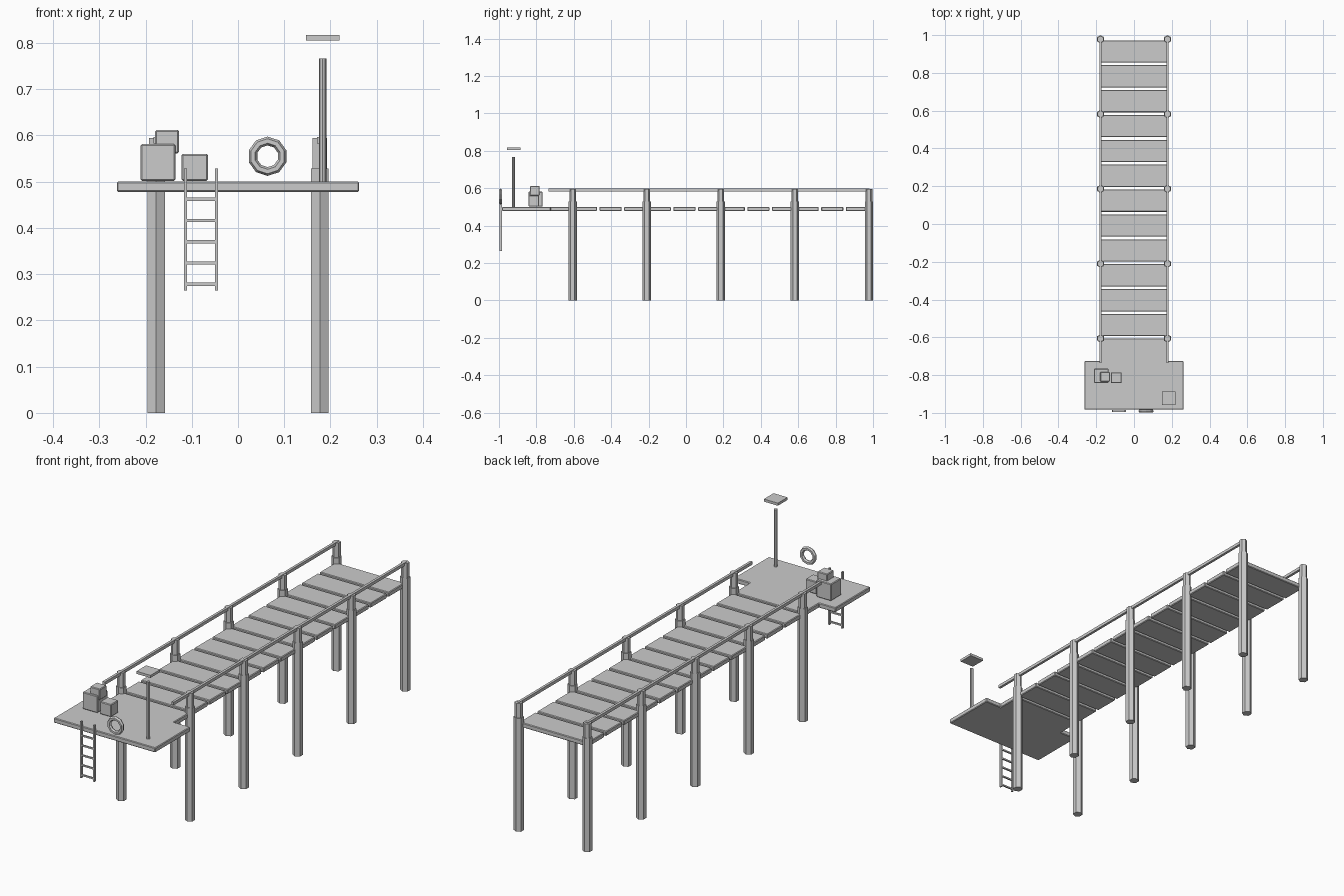
import bpy, bmesh, math

cube = bpy.data.objects.get("Cube")
if cube:
    bpy.data.objects.remove(cube)

# One flat grey for everything
grey = bpy.data.materials.new("plain_grey")
grey.use_nodes = True
grey.diffuse_color = (0.6, 0.6, 0.6, 1)
grey.node_tree.nodes["Principled BSDF"].inputs["Base Color"].default_value = (0.6, 0.6, 0.6, 1)


def add(name, bm, loc=(0, 0, 0), bevel=0):
    bmesh.ops.recalc_face_normals(bm, faces=bm.faces)
    mesh = bpy.data.meshes.new(name)
    bm.to_mesh(mesh)
    bm.free()
    mesh.materials.append(grey)
    ob = bpy.data.objects.new(name, mesh)
    ob.location = loc
    bpy.context.collection.objects.link(ob)
    if bevel:
        mod = ob.modifiers.new("bevel", 'BEVEL')
        mod.width = bevel
        mod.segments = 1
    return ob


def box(name, x, y, z, bevel=0):
    """Box given by (min, max) ranges."""
    bm = bmesh.new()
    bmesh.ops.create_cube(bm, size=1)
    bmesh.ops.scale(bm, vec=[b - a for a, b in (x, y, z)], verts=bm.verts)
    return add(name, bm, [(a + b) / 2 for a, b in (x, y, z)], bevel)


def prism(name, outline, z0, z1, loc=(0, 0), bevel=0):
    """Outline extruded upwards."""
    bm = bmesh.new()
    face = bm.faces.new([bm.verts.new((px, py, z0)) for px, py in outline])
    up = bmesh.ops.extrude_face_region(bm, geom=[face])["geom"]
    bmesh.ops.translate(bm, vec=(0, 0, z1 - z0),
                        verts=[v for v in up if isinstance(v, bmesh.types.BMVert)])
    return add(name, bm, (loc[0], loc[1], 0), bevel)


def polygon(sides, radius):
    """Regular polygon with one corner towards the front."""
    return [(radius * math.sin(math.tau * i / sides), -radius * math.cos(math.tau * i / sides))
            for i in range(sides)]


BOTTOM, TOP = 0.478, 0.50
POST_X, FIRST, SPACING = 0.177, -0.606, 0.396

# Wide end platform with a narrower neck joining the walkway
half = [(0.262, -0.983), (0.262, -0.725), (0.178, -0.725), (0.178, -0.607)]
prism("platform", half + [(-x, y) for x, y in reversed(half)], BOTTOM, TOP, bevel=0.003)

# Walkway planks
for i in range(12):
    y = -0.594 + i * 0.1317
    box(f"plank_{i + 1}", (-0.178, 0.178), (y, y + 0.118), (BOTTOM, TOP), 0.003)

# Posts and rails on both sides
for side, s in (("left", 1), ("right", -1)):
    x = s * POST_X
    for i in range(5):
        y = FIRST + i * SPACING
        prism(f"{side}_post_{i + 1}", polygon(6, 0.022), 0, 0.528, (x, y))
        prism(f"{side}_rail_post_{i + 1}", polygon(6, 0.018), 0.5, 0.595, (x, y))
    box(f"{side}_rail", (x - 0.006, x + 0.006), (-0.735, 0.982), (0.583, 0.597))

# Lamp pole and its flat shade
prism("lamp_pole", polygon(8, 0.008), TOP - 0.01, 0.766, (0.183, -0.922))
box("lamp_shade", (0.147, 0.219), (-0.957, -0.886), (0.805, 0.817))

# Stacked crates
box("large_crate", (-0.211, -0.135), (-0.842, -0.766), (0.502, 0.581), 0.003)
box("top_crate", (-0.179, -0.128), (-0.834, -0.783), (0.561, 0.612), 0.003)
box("small_crate", (-0.122, -0.065), (-0.842, -0.786), (0.502, 0.560), 0.003)

# Ladder on the front edge
for name, x in (("ladder_left_side", -0.0465), ("ladder_right_side", -0.1135)):
    box(name, (x - 0.0035, x + 0.0035), (-0.996, -0.985), (0.265, 0.528))
for i in range(5):
    z = 0.278 + i * 0.046
    box(f"ladder_rung_{i + 1}", (-0.112, -0.048), (-0.994, -0.987), (z - 0.0035, z + 0.0035))

# Life ring: a ten-sided torus with a six-sided section
SEGMENTS, SECTION = 10, 6
bm = bmesh.new()
rings = []
for i in range(SEGMENTS):
    a = math.tau * (i + 0.5) / SEGMENTS
    ring = []
    for j in range(SECTION):
        b = math.tau * j / SECTION
        r = 0.033 + 0.0095 * math.cos(b)
        ring.append(bm.verts.new((r * math.cos(a), 0.0095 * math.sin(b), r * math.sin(a))))
    rings.append(ring)
for i in range(SEGMENTS):
    here, after = rings[i], rings[(i + 1) % SEGMENTS]
    for j in range(SECTION):
        k = (j + 1) % SECTION
        bm.faces.new((here[j], here[k], after[k], after[j]))
add("life_ring", bm, (0.064, -0.991, 0.555))
